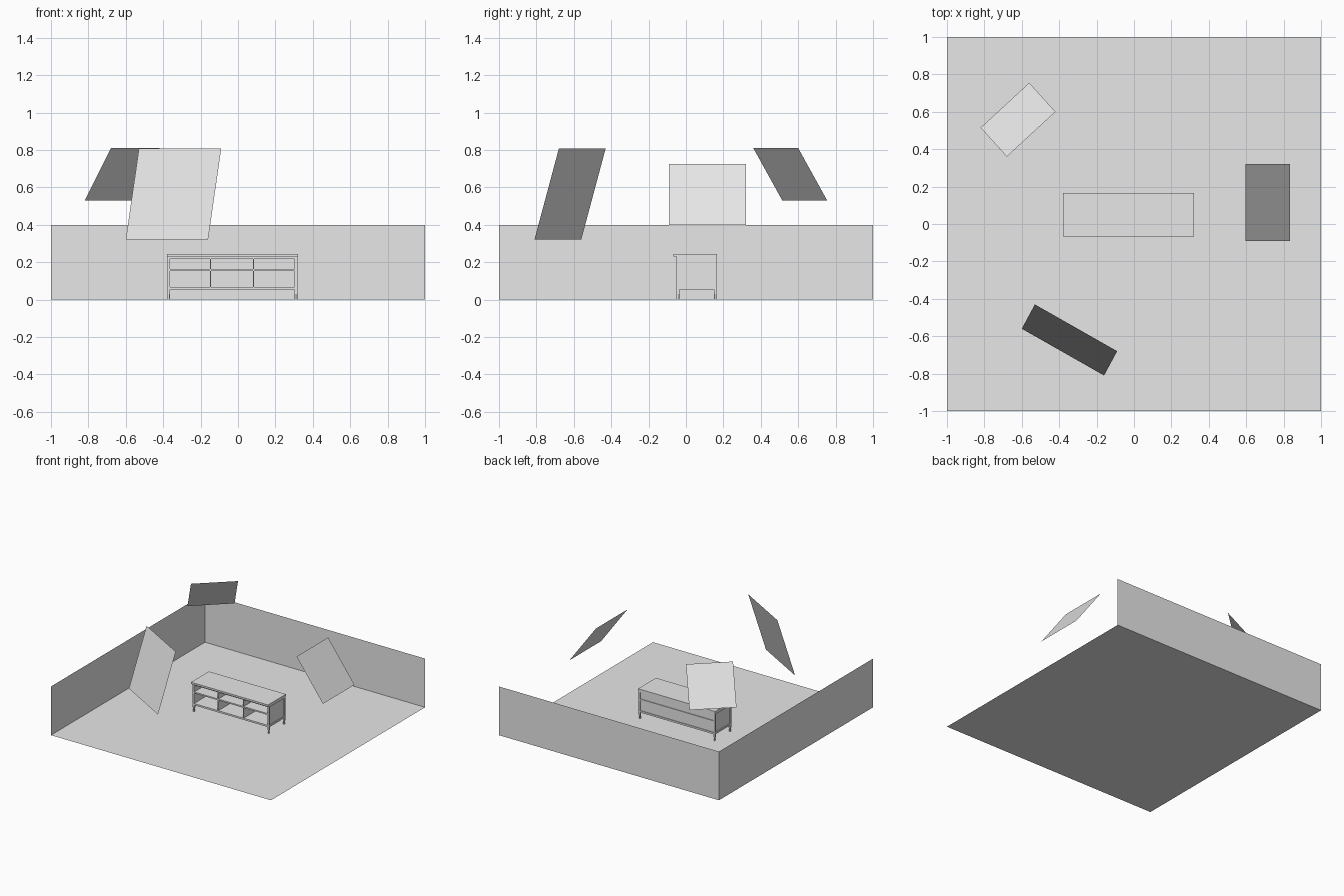
import bpy
import bmesh
from mathutils import Vector

cube = bpy.data.objects.get("Cube")
if cube:
    bpy.data.objects.remove(cube, do_unlink=True)

grey = bpy.data.materials.new("light_grey")
grey.use_nodes = True
grey.diffuse_color = (0.8, 0.8, 0.8, 1)
grey.node_tree.nodes["Principled BSDF"].inputs["Base Color"].default_value = (0.8, 0.8, 0.8, 1)


def finish(name, bm):
    mesh = bpy.data.meshes.new(name)
    bm.to_mesh(mesh)
    bm.free()
    mesh.materials.append(grey)
    obj = bpy.data.objects.new(name, mesh)
    bpy.context.collection.objects.link(obj)
    return obj


def sheet(name, corner, u, v):
    """Flat parallelogram from a corner and two edge vectors."""
    c, u, v = Vector(corner), Vector(u), Vector(v)
    bm = bmesh.new()
    bm.faces.new([bm.verts.new(p) for p in (c, c + u, c + u + v, c + v)])
    return finish(name, bm)


def box(name, x, y, z):
    """Box given by its (min, max) range on each axis."""
    bm = bmesh.new()
    bmesh.ops.create_cube(bm, size=1)
    for vert in bm.verts:
        vert.co = [r[0] if c < 0 else r[1] for c, r in zip(vert.co, (x, y, z))]
    return finish(name, bm)


def cylinder(name, x, y, z0, z1, radius):
    bm = bmesh.new()
    bmesh.ops.create_cone(bm, cap_ends=True, segments=16, radius1=radius,
                          radius2=radius, depth=z1 - z0)
    bmesh.ops.translate(bm, verts=bm.verts, vec=(x, y, (z0 + z1) / 2))
    return finish(name, bm)


# Room: floor and two low walls
sheet("floor", (-1, -1, 0), (2, 0, 0), (0, 2, 0))
sheet("back_wall", (-1, 1, 0), (2, 0, 0), (0, 0, 0.4))
sheet("side_wall", (-1, -1, 0), (0, 2, 0), (0, 0, 0.4))

# Floating square panels, tilted towards the furniture
sheet("front_panel", (-0.53, -0.43, 0.807), (-0.07, -0.13, -0.485), (0.44, -0.25, 0))
sheet("rear_panel", (-0.68, 0.36, 0.81), (0.26, 0.24, 0), (-0.14, 0.155, -0.28))
sheet("left_panel", (0.595, -0.09, 0.725), (0.24, 0, -0.325), (0, 0.41, 0))

# Sideboard extents
X0, X1, Y0, Y1 = -0.377, 0.317, -0.05, 0.163
POST = 0.014
inner_x = (X0 + POST, X1 - POST)
inner_y = (Y0 + POST, Y1 - POST)
levels = {"bottom": (0.053, 0.067), "middle": (0.152, 0.163), "top": (0.217, 0.23)}

box("table_top", (-0.38, 0.32), (-0.067, 0.165), (0.23, 0.245))

# Corner posts with round feet
for side, x in (("right", X0), ("left", X1 - POST)):
    for end, y in (("front", Y0), ("back", Y1 - POST)):
        box(f"{end}_{side}_post", (x, x + POST), (y, y + POST), (0.03, 0.23))
        cylinder(f"{end}_{side}_foot", x + POST / 2, y + POST / 2, 0.001, 0.03, POST / 2)

# Shelves with rails along front and back
for level, z in levels.items():
    box(f"{level}_front_rail", inner_x, (Y0, Y0 + POST), z)
    box(f"{level}_back_rail", inner_x, (Y1 - POST, Y1), z)
    box(f"{level}_shelf", inner_x, inner_y, z)

# Recessed side panels with rails
for side, x, inset in (("right", X0, 0.006), ("left", X1, -0.006)):
    panel_x = sorted((x + inset, x + 2 * inset))
    rail_x = sorted((x, x + 2.2 * inset))
    box(f"{side}_side_panel", panel_x, inner_y, (0.06, 0.225))
    for level in ("bottom", "top"):
        box(f"{side}_{level}_side_rail", rail_x, inner_y, levels[level])

# Recessed back panel and upright dividers
box("back_panel", inner_x, (Y1 - 0.011, Y1 - 0.006), (0.06, 0.225))
for i, x in enumerate((-0.147, 0.083)):
    box(f"divider_{i + 1}", (x - 0.003, x + 0.003), (Y0 + 0.001, Y1 - 0.01), (0.06, 0.225))
